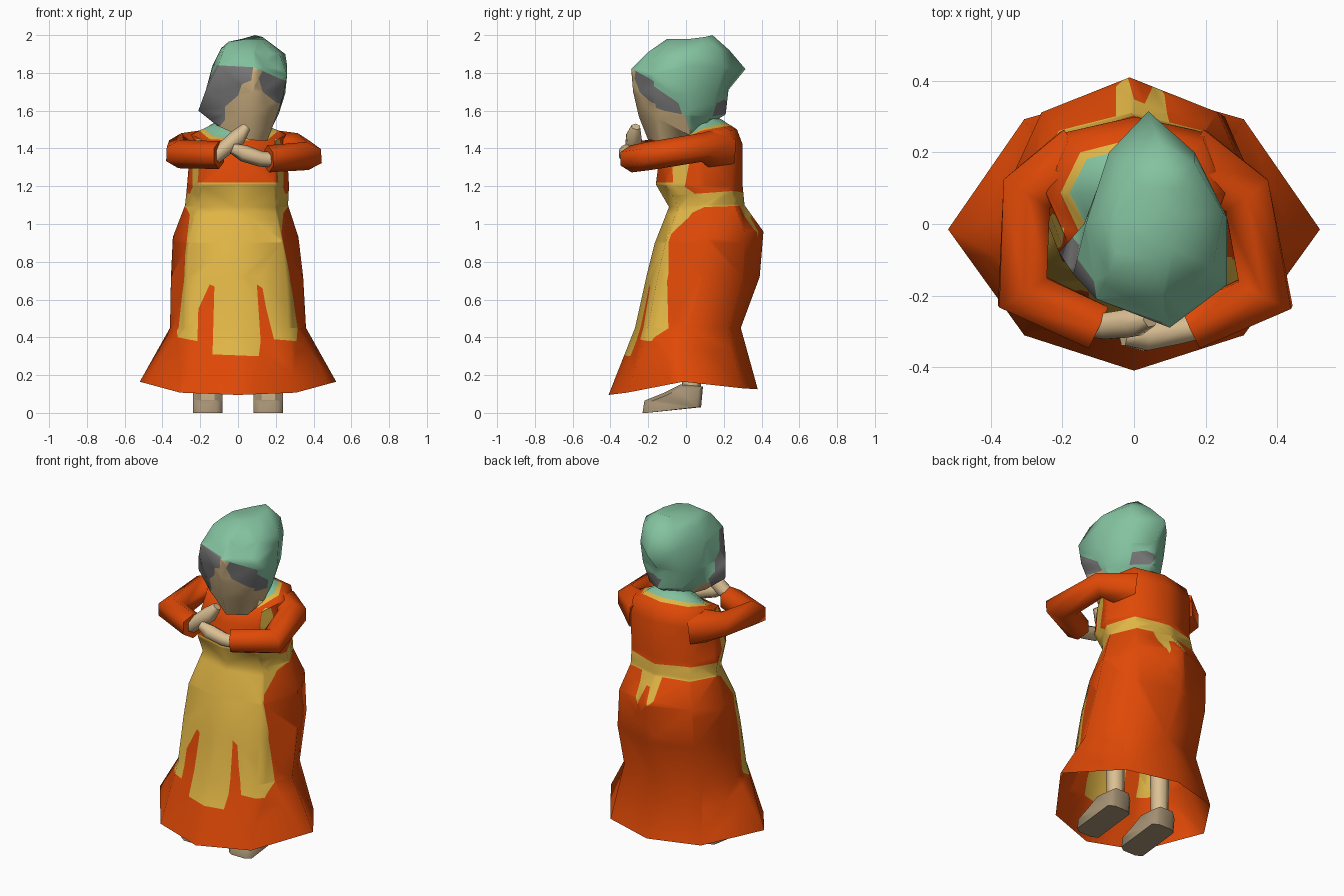
import bpy, bmesh, math
from mathutils import Vector

if "Cube" in bpy.data.objects:
    bpy.data.objects.remove(bpy.data.objects["Cube"])

# Flat colours
COLOURS = {
    "orange_cloth": (0.74, 0.066, 0.002),
    "yellow_apron": (0.75, 0.465, 0.06),
    "green_scarf": (0.23, 0.54, 0.35),
    "grey_hair": (0.19, 0.187, 0.19),
    "face_skin": (0.60, 0.43, 0.22),
    "hand_skin": (0.70, 0.52, 0.29),
    "shoe_brown": (0.37, 0.28, 0.17),
}
NAMES = list(COLOURS)
ORANGE, YELLOW, GREEN, GREY, FACE, HAND, SHOE = range(7)
for name, c in COLOURS.items():
    bpy.data.materials.new(name).diffuse_color = (*c, 1)


def loft(rings, mat, caps=(True, True), bands=None):
    """Skin a stack of equal rings; bands may give one colour per band."""
    bm = bmesh.new()
    rows = [[bm.verts.new(p) for p in r] for r in rings]
    n = len(rows[0])
    for k, (a, b) in enumerate(zip(rows, rows[1:])):
        for i in range(n):
            j = (i + 1) % n
            bm.faces.new((a[i], a[j], b[j], b[i])).material_index = bands[k] if bands else mat
    if caps[0]:
        bm.faces.new(rows[0][::-1]).material_index = mat
    if caps[1]:
        bm.faces.new(rows[-1]).material_index = bands[-1] if bands else mat
    if all(caps):
        bmesh.ops.recalc_face_normals(bm, faces=bm.faces[:])
    bm.normal_update()
    return bm


def inside(u, v, poly):
    hit = False
    for (x1, y1), (x2, y2) in zip(poly, poly[1:] + poly[:1]):
        if (y1 > v) != (y2 > v) and u < (x2 - x1) * (v - y1) / (y2 - y1) + x1:
            hit = not hit
    return hit


def paint(bm, axis, poly, mat, keep):
    """Cut an outline into the faces chosen by keep(normal), colour its inside.
    axis 0 draws the outline in x-z, axis 1 in y-z."""
    for p, q in zip(poly, poly[1:] + poly[:1]):
        co, no = Vector((0, 0, p[1])), Vector((0, 0, q[0] - p[0]))
        co[axis], no[axis] = p[0], p[1] - q[1]
        lo, hi = min(p[1], q[1]) - 0.02, max(p[1], q[1]) + 0.02
        a, b = min(p[0], q[0]) - 0.02, max(p[0], q[0]) + 0.02
        faces = []
        for f in bm.faces:
            us, zs = [v.co[axis] for v in f.verts], [v.co.z for v in f.verts]
            if keep(f.normal) and min(zs) < hi and max(zs) > lo and min(us) < b and max(us) > a:
                faces.append(f)
        geom = list({e for f in faces for e in (*f.verts, *f.edges)}) + faces
        if geom:
            bmesh.ops.bisect_plane(bm, geom=geom, dist=1e-5, plane_co=co, plane_no=no.normalized())
            bm.normal_update()
    for f in bm.faces:
        c = f.calc_center_median()
        if keep(f.normal) and inside(c[axis], c.z, poly):
            f.material_index = mat


def finish(bm, name, angle):
    me = bpy.data.meshes.new(name)
    bm.to_mesh(me)
    bm.free()
    for m in NAMES:
        me.materials.append(bpy.data.materials[m])
    ob = bpy.data.objects.new(name, me)
    bpy.context.collection.objects.link(ob)
    bpy.ops.object.select_all(action='DESELECT')
    ob.select_set(True)
    bpy.context.view_layer.objects.active = ob
    bpy.ops.object.shade_smooth_by_angle(angle=math.radians(angle))
    return ob


def tube(name, path, mat, sides=6, angle=62):
    """Tube along (x, y, z, radius) points with mitred bends."""
    pts = [Vector(p[:3]) for p in path]
    rings = []
    for i, p in enumerate(pts):
        d_in = (p - pts[i - 1]).normalized() if i else (pts[1] - p).normalized()
        d_out = (pts[i + 1] - p).normalized() if i < len(pts) - 1 else d_in
        t = (d_in + d_out).normalized()
        side = t.cross(Vector((0, 0, 1)) if abs(t.z) < 0.95 else Vector((0, 1, 0))).normalized()
        up = side.cross(t)
        r, wide = path[i][3], 1 / max(0.6, t.dot(d_in))
        rings.append([p + side * r * wide * math.cos(a) + up * r * math.sin(a)
                      for a in (math.tau * (k + 0.5) / sides for k in range(sides))])
    return finish(loft(rings, mat), name, angle)


def oval(xl, xr, yf, yb, zf, zs, zb, dx=0.74, df=0.76, db=0.74):
    """Eight-point ring starting at the front, counter-clockwise from above.
    dx, df, db place the diagonal points sideways, in front and behind."""
    cx, cy = (xl + xr) / 2, (yf + yb) / 2
    rx, ry = (xr - xl) / 2, (yb - yf) / 2
    out = []
    for sx, sy in ((0, -1), (dx, -df), (1, 0), (dx, db), (0, 1), (-dx, db), (-1, 0), (-dx, -df)):
        end = zf if sy < 0 else zb
        out.append((cx + sx * rx, cy + sy * ry, zs + (end - zs) * min(1, abs(sy) * 1.1)))
    return out


# Dress with collar
dress = loft([
    oval(-.52, .52, -.41, .38, .095, .165, .125, .59, .75, .78),
    oval(-.36, .36, -.27, .29, .45, .45, .45, .74, .76, .74),
    oval(-.355, .345, -.21, .39, .72, .72, .72, .74, .80, .70),
    oval(-.345, .32, -.165, .41, .90, .93, .96, .74, .80, .66),
    oval(-.28, .265, -.09, .31, 1.09, 1.10, 1.10),
    oval(-.27, .27, -.16, .30, 1.21, 1.20, 1.20),
    oval(-.255, .26, -.14, .30, 1.36, 1.38, 1.42, .76, .74, .80),
    oval(-.245, .255, -.10, .27, 1.43, 1.475, 1.50, .76, .74, .80),
    oval(-.205, .215, -.065, .24, 1.44, 1.495, 1.52),
    oval(-.18, .19, -.04, .215, 1.455, 1.505, 1.535),
    oval(-.16, .17, -.02, .195, 1.47, 1.515, 1.55),
    oval(-.08, .10, .02, .15, 1.54, 1.55, 1.57),
], ORANGE, (False, True), [ORANGE] * 8 + [YELLOW, GREEN, GREEN])
bmesh.ops.triangulate(dress, faces=dress.faces[:])
front = lambda n: n.y < -0.02
back = lambda n: n.y > 0.3
# Apron panels, then the skirt behind their side edges
paint(dress, 0, [(-.23, 1.22), (-.28, 1.1), (-.255, 1.05), (-.29, .75), (-.33, .5), (-.32, .4),
                 (-.215, .38), (-.21, .55), (-.15, .68), (-.125, .67), (-.135, .31), (.11, .30),
                 (.12, .38), (.10, .68), (.13, .66), (.15, .55), (.19, .39), (.31, .38), (.32, .5),
                 (.27, .75), (.23, .95), (.24, 1.06), (.27, 1.1), (.23, 1.22)], YELLOW, front)
paint(dress, 1, [(-.09, .33), (.5, .33), (.5, .9), (-.06, .9), (-.10, .7)], ORANGE,
      lambda n: abs(n.x) > 0.6)
# Waist tie, bow tails and shoulder straps
paint(dress, 1, [(-.2, 1.225), (-.1, 1.2), (.05, 1.16), (.25, 1.175), (.4, 1.15), (.4, 1.10),
                 (.1, 1.09), (-.04, 1.05), (-.2, 1.05)], YELLOW, lambda n: abs(n.z) < 0.95)
paint(dress, 0, [(-.05, 1.11), (-.05, .98), (-.02, .95), (0, 1.04), (.03, 1.04), (.06, .93),
                 (.085, .97), (.10, 1.11)], YELLOW, back)
for s in (-1, 1):
    paint(dress, 0, [(s * .215, 1.2), (s * .24, 1.2), (s * .24, 1.33), (s * .22, 1.45),
                     (s * .195, 1.45)], YELLOW, front)
finish(dress, "dress", 65)

# Head with scarf, rings from chin to crown
head = loft([
    [(.06, -.20, 1.445), (.155, -.13, 1.44), (.16, .02, 1.47), (.11, .08, 1.50),
     (.03, .11, 1.52), (-.06, .08, 1.52), (-.12, -.02, 1.53), (-.11, -.12, 1.52)],
    [(.07, -.25, 1.57), (.20, -.15, 1.56), (.215, .02, 1.58), (.15, .14, 1.57),
     (.04, .21, 1.58), (-.07, .14, 1.57), (-.13, -.01, 1.58), (-.21, -.08, 1.60)],
    [(.08, -.28, 1.70), (.24, -.17, 1.68), (.25, .02, 1.69), (.18, .16, 1.69),
     (.04, .225, 1.71), (-.08, .16, 1.69), (-.14, 0, 1.69), (-.17, -.14, 1.71)],
    [(.10, -.29, 1.82), (.26, -.17, 1.79), (.26, .02, 1.84), (.17, .20, 1.83),
     (.04, .315, 1.82), (-.07, .20, 1.83), (-.135, .0, 1.84), (-.105, -.21, 1.84)],
    [(.08, -.20, 1.91), (.22, -.12, 1.90), (.25, .03, 1.90), (.17, .17, 1.93),
     (.07, .23, 1.92), (-.03, .16, 1.93), (-.09, .02, 1.93), (-.07, -.14, 1.94)],
    [(.05, -.10, 1.98), (.11, -.07, 1.98), (.14, .02, 1.98), (.13, .10, 1.99),
     (.09, .14, 2.0), (.02, .10, 1.98), (-.05, .02, 1.965), (-.05, -.08, 1.965)],
], FACE, bands=[GREEN] * 5)
bmesh.ops.triangulate(head, faces=head.faces[:])
fore = lambda n: n.y < -0.5
right = lambda n: n.x > 0.3 and n.y > -0.5
left = lambda n: n.x < -0.3 and n.y > -0.5
# Face and cheeks
paint(head, 0, [(-.3, 1.845), (-.1, 1.84), (.08, 1.83), (.3, 1.735), (.3, 1.38), (-.3, 1.38)], FACE, fore)
paint(head, 1, [(-.4, 1.79), (-.2, 1.75), (-.04, 1.62), (0, 1.56), (.05, 1.42), (-.4, 1.38)], FACE, right)
paint(head, 1, [(-.12, 1.60), (.05, 1.57), (.05, 1.4), (-.12, 1.4)], FACE, left)
# Hair under the scarf
paint(head, 0, [(-.3, 1.86), (-.1, 1.84), (.08, 1.83), (.07, 1.76), (.02, 1.74), (0, 1.68),
                (-.07, 1.62), (-.07, 1.55), (-.11, 1.5), (-.3, 1.5)], GREY, fore)
paint(head, 0, [(.11, 1.77), (.13, 1.81), (.3, 1.735), (.3, 1.61), (.2, 1.645), (.13, 1.70)], GREY, fore)
paint(head, 1, [(-.32, 1.81), (-.2, 1.75), (-.04, 1.64), (-.02, 1.58), (-.12, 1.60), (-.32, 1.68)], GREY, right)
paint(head, 1, [(-.3, 1.845), (-.16, 1.84), (-.06, 1.70), (-.015, 1.60), (-.05, 1.52), (-.3, 1.5)], GREY, left)
paint(head, 0, [(.02, 1.64), (.05, 1.58), (.15, 1.57), (.15, 1.64), (.08, 1.66)], GREY, back)
finish(head, "head", 75)

# Sleeves
tube("left_sleeve", [(-.15, .17, 1.385, .12), (-.30, .085, 1.405, .076),
                     (-.312, -.19, 1.37, .075), (-.10, -.29, 1.365, .074)], ORANGE)
tube("right_sleeve", [(.15, .17, 1.385, .12), (.315, .08, 1.405, .076),
                      (.368, -.195, 1.36, .075), (.16, -.29, 1.345, .072)], ORANGE)

# Hands folded under the chin
tube("left_hand", [(-.13, -.28, 1.35, .04), (-.07, -.285, 1.40, .042),
                   (0, -.275, 1.46, .045), (.045, -.265, 1.515, .025)], HAND)
tube("right_hand", [(.19, -.285, 1.34, .04), (.12, -.30, 1.345, .042),
                    (.03, -.315, 1.375, .045), (-.03, -.315, 1.40, .028)], HAND)

# Legs and shoes, with a bare instep
SOLE = [(-.23, .0), (.08, .03), (.09, .14), (-.03, .15), (-.12, .105), (-.22, .065)]
for s, side in ((-1, "left"), (1, "right")):
    cx = s * 0.16
    tube(side + "_leg", [(cx, .03, .10, .05), (cx, .03, .50, .055)], HAND)
    rings = []
    for dx, k in ((-.078, .85), (-.045, 1), (.045, 1), (.078, .85)):
        rings.append([(cx + dx, -.07 + (y + .07) * k, z if z < .04 else z * k) for y, z in SOLE])
    shoe = loft(rings, SHOE)
    paint(shoe, 0, [(cx - .035, .068), (cx + .035, .068), (cx + .035, .16), (cx - .035, .16)],
          HAND, lambda n: n.y < -0.1 and n.z > 0.2)
    finish(shoe, side + "_shoe", 60)

for m in bpy.data.materials:
    if m.users and not m.is_grease_pencil:
        m.use_nodes = True
        m.node_tree.nodes["Principled BSDF"].inputs["Base Color"].default_value = m.diffuse_color
